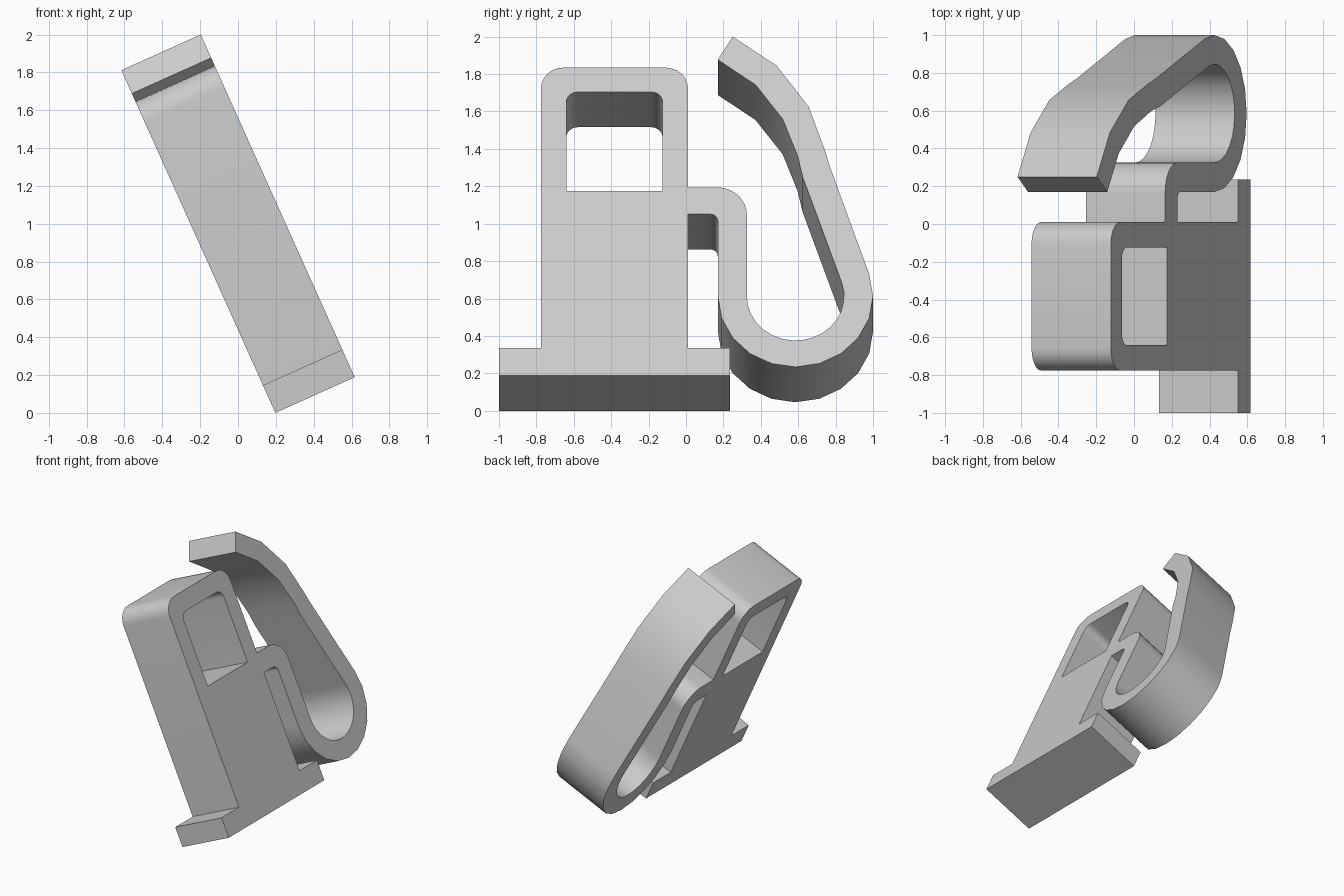
import bpy, bmesh
from math import sin, cos, radians
from mathutils import Matrix

cube = bpy.data.objects.get("Cube")
if cube:
    bpy.data.objects.remove(cube, do_unlink=True)

THICK = 0.46
TILT = radians(-24.2)

grey = bpy.data.materials.new("light grey")
grey.use_nodes = True
COLOUR = (0.6, 0.6, 0.6, 1)
grey.diffuse_color = COLOUR
grey.node_tree.nodes["Principled BSDF"].inputs["Base Color"].default_value = COLOUR


def arc(cx, cy, r, start, end, steps):
    """Points along a circular arc, angles in degrees."""
    angles = [radians(start + (end - start) * i / steps) for i in range(steps + 1)]
    return [(cx + r * cos(a), cy + r * sin(a)) for a in angles]


def slab(name, *outlines):
    """Extrude closed outlines (later ones are holes) and tilt the slab."""
    curve = bpy.data.curves.new(name, "CURVE")
    curve.dimensions = "2D"
    curve.fill_mode = "BOTH"
    curve.extrude = THICK / 2
    for pts in outlines:
        spline = curve.splines.new("POLY")
        spline.points.add(len(pts) - 1)
        for p, (a, b) in zip(spline.points, pts):
            p.co = (a, b, 0, 1)
        spline.use_cyclic_u = True
    obj = bpy.data.objects.new(name, curve)
    bpy.context.collection.objects.link(obj)
    bpy.ops.object.select_all(action="DESELECT")
    obj.select_set(True)
    bpy.context.view_layer.objects.active = obj
    bpy.ops.object.convert(target="MESH")
    obj = bpy.context.object
    # stand the profile up in the y-z plane, then lean it over
    stand = Matrix(((0, 0, 1, -THICK / 2), (1, 0, 0, 0), (0, 1, 0, 0), (0, 0, 0, 1)))
    place = Matrix.Translation((0.617, 0, -THICK * sin(TILT)))
    bm = bmesh.new()
    bm.from_mesh(obj.data)
    bmesh.ops.remove_doubles(bm, verts=bm.verts, dist=0.0005)
    bmesh.ops.transform(bm, verts=bm.verts, matrix=place @ Matrix.Rotation(TILT, 4, "Y") @ stand)
    bmesh.ops.recalc_face_normals(bm, faces=bm.faces)
    bm.to_mesh(obj.data)
    bm.free()
    obj.data.materials.clear()
    obj.data.materials.append(grey)
    bpy.ops.object.shade_smooth_by_angle(angle=radians(30))
    return obj


# Pump body with foot and window
L, R, TOP, FOOT = -0.775, 0.01, 1.805, 0.16
body = [(-1, 0), (0.235, 0), (0.235, FOOT), (R, FOOT)]
body += arc(R - 0.12, TOP - 0.12, 0.12, 0, 90, 6)
body += arc(L + 0.12, TOP - 0.12, 0.12, 90, 180, 6)
body += [(L, FOOT), (-1, FOOT)]
window = [(-0.64, 1.08), (-0.125, 1.08)]
window += arc(-0.185, 1.602, 0.06, 0, 90, 5)
window += arc(-0.58, 1.602, 0.06, 90, 180, 5)
slab("pump_body", body, window)

# Hose: outlet, bend, loop at the bottom and long nozzle
hose = [(R, 0.946)]
hose += arc(0.13, 0.906, 0.04, 90, 0, 4)
hose += arc(0.585, 0.465, 0.415, 180, 378, 11)
hose += [(0.77, 1.222), (0.74, 1.328), (0.656, 1.575), (0.485, 1.816), (0.25, 1.986)]
hose += [(0.17, 1.851), (0.372, 1.704), (0.517, 1.503), (0.597, 1.286), (0.624, 1.163)]
hose += arc(0.585, 0.465, 0.26, 378, 180, 16)
hose += arc(0.165, 0.943, 0.16, 0, 90, 8)
hose += [(R, 1.103)]
slab("hose_and_nozzle", hose)
